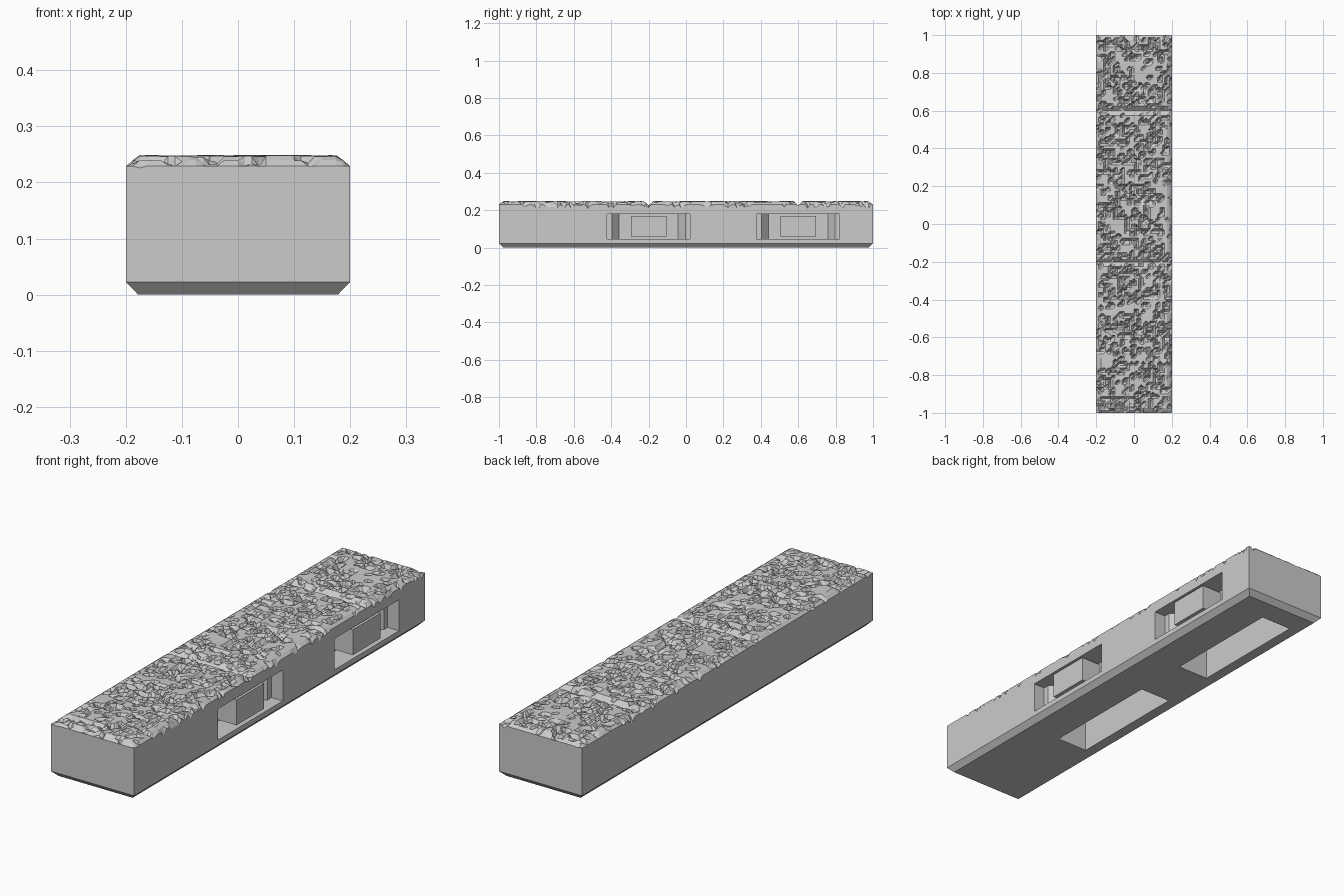
import bpy, bmesh, random
from mathutils import Vector, noise

random.seed(7)
if "Cube" in bpy.data.objects:
    bpy.data.objects.remove(bpy.data.objects["Cube"], do_unlink=True)

HALF_X, HALF_Y = 0.2, 1.0
CELL = 0.0125
SLOT_YS = (-0.2, 0.6)

stone = bpy.data.materials.new("stone grey")
stone.use_nodes = True
GREY = (0.6, 0.6, 0.6, 1)
stone.diffuse_color = GREY
stone.node_tree.nodes["Principled BSDF"].inputs["Base Color"].default_value = GREY


def make_object(name, bm):
    bmesh.ops.recalc_face_normals(bm, faces=bm.faces)
    mesh = bpy.data.meshes.new(name)
    bm.to_mesh(mesh)
    bm.free()
    mesh.materials.append(stone)
    obj = bpy.data.objects.new(name, mesh)
    bpy.context.collection.objects.link(obj)
    return obj


def rock_height(x, y):
    """Worn slabs with chipped pits, chamfered borders and joint grooves."""
    rim = min(HALF_X - abs(x), HALF_Y - abs(y))
    joint = min(abs(y - j) for j in SLOT_YS)
    limit = min(0.229 + 0.85 * rim, 0.226 + 0.9 * joint, 0.25)
    p = Vector((x, y, 0))
    wave = noise.noise(p * 9) * 0.003 - 0.002
    chip = noise.noise(p * 38 + Vector((3, 5, 1))) + 0.35 * noise.noise(p * 8)
    z = 0.249 + wave
    if chip > 0.12:
        z -= 0.007 + random.random() * 0.018
    if rim < CELL / 2:
        # the +x border is broken, the other borders are mostly straight
        broken = chip > 0.1 and (x > 0.19 or chip > 0.4)
        return limit - (random.random() * 0.02 if broken else 0)
    return min(z, limit)


def stone_block():
    bm = bmesh.new()
    nx, ny = round(2 * HALF_X / CELL), round(2 * HALF_Y / CELL)
    rows = []
    for j in range(ny + 1):
        y = -HALF_Y + j * CELL
        xs = [-HALF_X + i * CELL for i in range(nx + 1)]
        rows.append([bm.verts.new((x, y, rock_height(x, y))) for x in xs])
    # rocky top, split mostly along one diagonal
    for j in range(ny):
        for i in range(nx):
            a, b = rows[j][i], rows[j][i + 1]
            c, d = rows[j + 1][i + 1], rows[j + 1][i]
            if random.random() < 0.8:
                tris = ((a, b, c), (a, c, d))
            else:
                tris = ((a, b, d), (b, c, d))
            for t in tris:
                bm.faces.new(t)
    # straight walls, then the bottom chamfer
    edges = [e for e in bm.edges if e.is_boundary]
    for z, inset in ((0.023, 0), (0, 0.022)):
        ext = bmesh.ops.extrude_edge_only(bm, edges=edges)["geom"]
        for v in (g for g in ext if isinstance(g, bmesh.types.BMVert)):
            v.co.z = z
            v.co.x *= 1 - inset / HALF_X
            v.co.y *= 1 - inset / HALF_Y
        edges = [g for g in ext if isinstance(g, bmesh.types.BMEdge) and g.is_boundary]
    bmesh.ops.contextual_create(bm, geom=edges)
    return make_object("stone_block", bm)


def prism(name, outline, z0, z1):
    """Closed upright prism from an xy outline."""
    bm = bmesh.new()
    face = bm.faces.new([bm.verts.new((x, y, z0)) for x, y in outline])
    ext = bmesh.ops.extrude_face_region(bm, geom=[face])["geom"]
    for v in (g for g in ext if isinstance(g, bmesh.types.BMVert)):
        v.co.z = z1
    return make_object(name, bm)


def rect(x0, x1, y, half):
    return [(x0, y - half), (x1, y - half), (x1, y + half), (x0, y + half)]


def cut(obj, cutter):
    cutter.hide_render = True
    mod = obj.modifiers.new("cut", "BOOLEAN")
    mod.operation, mod.solver, mod.object = "DIFFERENCE", "EXACT", cutter
    bpy.context.view_layer.update()
    graph = bpy.context.evaluated_depsgraph_get()
    mesh = bpy.data.meshes.new_from_object(obj.evaluated_get(graph))
    obj.modifiers.clear()
    obj.data = mesh
    bpy.data.objects.remove(cutter, do_unlink=True)


block = stone_block()
for n, y in enumerate(SLOT_YS, 1):
    # side clip socket with stepped, tapering ends
    half = [(0.21, 0.222), (0.145, 0.222), (0.145, 0.196), (0.1, 0.158)]
    outline = [(x, y - h) for x, h in half] + [(x, y + h) for x, h in reversed(half)]
    cut(block, prism("socket_cutter", outline, 0.045, 0.18))
    # recess in the underside
    cut(block, prism("recess_cutter", rect(-0.13, 0.02, y, 0.275), -0.05, 0.18))
    # plug in the middle of the socket, flush with the wall
    prism(f"socket_plug_{n}", rect(0.09, 0.199, y, 0.095), 0.06, 0.17)
for p in block.data.polygons:
    p.use_smooth = False
